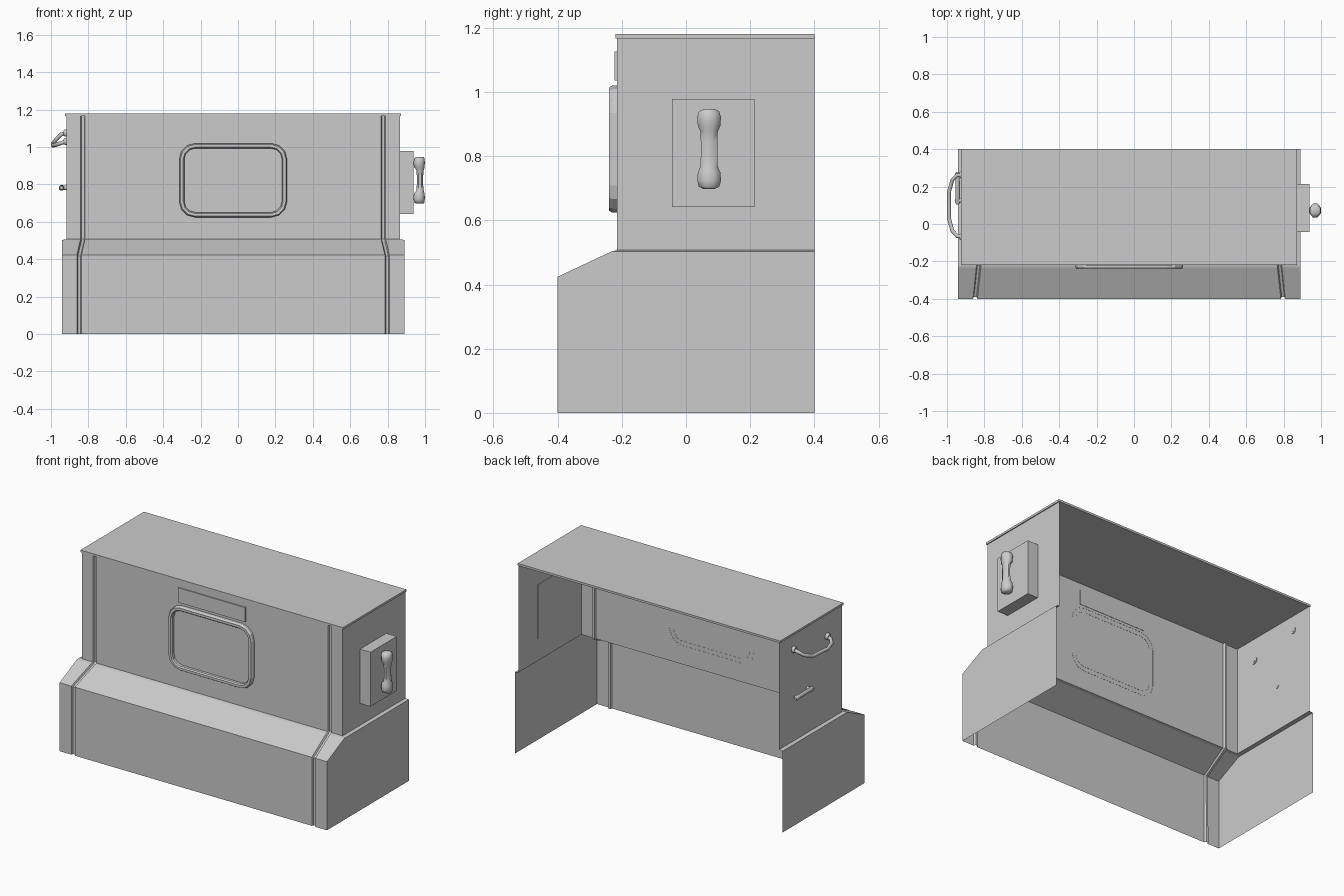
import bpy, bmesh, math
from mathutils import Vector

if "Cube" in bpy.data.objects:
    bpy.data.objects.remove(bpy.data.objects["Cube"])

CX = -0.026            # centre of the cabinet body in x
LOW, UP = 0.915, 0.892  # half widths of lower and upper body
RIGHT, LEFT, BACK = CX + UP, CX - UP, 0.40


def make(name, verts, faces, smooth=False):
    bm = bmesh.new()
    vs = [bm.verts.new(v) for v in verts]
    for f in faces:
        bm.faces.new([vs[i] for i in f])
    bmesh.ops.remove_doubles(bm, verts=bm.verts, dist=1e-5)
    bmesh.ops.recalc_face_normals(bm, faces=bm.faces)
    me = bpy.data.meshes.new(name)
    bm.to_mesh(me)
    bm.free()
    ob = bpy.data.objects.new(name, me)
    bpy.context.collection.objects.link(ob)
    if smooth:
        bpy.ops.object.select_all(action='DESELECT')
        ob.select_set(True)
        bpy.context.view_layer.objects.active = ob
        bpy.ops.object.shade_smooth_by_angle(angle=math.radians(50))
    return ob


def loft(name, loops, caps=True, smooth=False):
    n = len(loops[0])
    verts = [v for l in loops for v in l]
    faces = [(k*n + i, k*n + (i+1) % n, (k+1)*n + (i+1) % n, (k+1)*n + i)
             for k in range(len(loops) - 1) for i in range(n)]
    if caps:
        faces += [tuple(range(n)), tuple(range(len(verts) - n, len(verts)))]
    return make(name, verts, faces, smooth)


def box(name, lo, hi):
    rect = lambda z: [(lo[0], lo[1], z), (hi[0], lo[1], z), (hi[0], hi[1], z), (lo[0], hi[1], z)]
    return loft(name, [rect(lo[2]), rect(hi[2])])


def tube(name, pts, radii, sides=8):
    pts = [Vector(p) for p in pts]
    loops = []
    for i, p in enumerate(pts):
        d = (pts[min(i+1, len(pts)-1)] - pts[max(i-1, 0)]).normalized()
        u = d.cross(Vector((0, 0, 1))).normalized()
        w = u.cross(d)
        loops.append([p + radii[i] * (u*math.cos(a) + w*math.sin(a))
                      for a in (2*math.pi*(k+.5)/sides for k in range(sides))])
    return loft(name, loops, smooth=True)


# Front sheet with two pressed vertical grooves: y, z, half width, groove centre, groove offset
levels = [(-.40, 0, LOW, .823, .012, 0), (-.40, .424, LOW, .823, .011, -.006),
          (-.232, .503, LOW, .805, .008, -.010), (-.215, .507, UP, .803, .012, 0),
          (-.215, 1.168, UP, .803, .012, 0)]
rows = []
for y, z, half, g, dy, dz in levels:
    right = [(g-.012, 0), (g-.007, 1), (g+.007, 1), (g+.012, 0), (half, 0)]
    cols = [(-x, d) for x, d in reversed(right)] + right
    rows.append([(CX + x, y + d*dy, z + d*dz) for x, d in cols])
n = len(rows[0])
make("front_panel", [v for r in rows for v in r],
     [(k*n+i, k*n+i+1, (k+1)*n+i+1, (k+1)*n+i) for k in range(len(rows)-1) for i in range(n-1)])

# Side sheets: lower panel, narrow ledge and upper panel
for name, s in (("left_side", -1), ("right_side", 1)):
    a, b = CX + s*LOW, CX + s*UP
    make(name, [(a, -.40, 0), (a, -.40, .424), (a, -.232, .503), (a, BACK, .503), (a, BACK, 0),
                (b, -.215, .507), (b, BACK, .507), (b, BACK, 1.168), (b, -.215, 1.168)],
         [(0, 1, 2, 3, 4), (2, 5, 6, 3), (5, 8, 7, 6)])

# Thin top lid with a slight overhang
box("top_lid", (LEFT - .006, -.22, 1.167), (RIGHT + .006, BACK, 1.18))


# Raised window frame with faceted round corners
def rounded(inset, y):
    w, h, r = .288 - inset, .198 - inset, .085 - inset
    pts = []
    for q, (sx, sz) in enumerate(((1, 1), (-1, 1), (-1, -1), (1, -1))):
        for k in range(4):
            a = math.pi/2 * (q + k/3)
            pts.append((CX + sx*(w-r) + r*math.cos(a), y, .822 + sz*(h-r) + r*math.sin(a)))
    return pts


loft("window_frame", [rounded(*s) for s in
     ((0, -.214), (0, -.230), (.006, -.240), (.021, -.240), (.027, -.232), (.027, -.214))], caps=False)

# Shallow blank plate above the window
box("upper_plate", (CX - .23, -.222, 1.036), (CX + .23, -.213, 1.126))

# Box on the right side with a waisted grip
box("grip_box", (RIGHT - .002, -.043, .642), (.937, .213, .978))
half = [(.125, .016, .020), (.117, .032, .028), (.098, .037, .030), (.072, .035, .029),
        (.055, .027, .020), (.025, .026, .017)]
sections = [(-z, w, d) for z, w, d in half] + [(z, w, d) for z, w, d in reversed(half)]
loops = []
for z, w, d in sections:
    xc = .969 if d > .025 else .973
    loops.append([(xc + d*math.cos(a)/math.cos(math.pi/8), .072 + w*math.sin(a)/math.cos(math.pi/8), .822 + z)
                  for a in (math.pi/4*(k+.5) for k in range(8))])
loft("grip_handle", loops, smooth=True)

# Bowed grab rail on the left side, drooping outward, with round feet
rail = [(LEFT + .004, .262, 1.075), (-.945, .262, 1.068), (-.972, .235, 1.042), (-.989, .17, 1.018),
        (-.989, .03, 1.008), (-.972, -.035, 1.012), (-.945, -.065, 1.022), (LEFT + .004, -.068, 1.03)]
tube("grab_rail", rail, [.011]*len(rail))
for name, p in (("rail_foot_back", rail[0]), ("rail_foot_front", rail[-1])):
    tube(name, [p, (LEFT - .006, p[1], p[2]), (LEFT - .016, p[1], p[2])], [.021, .021, .013])

# Small lever on the left side
tube("lever_stem", [(LEFT + .003, .125, .782), (-.945, .125, .782)], [.012, .012])
tube("lever_bar", [(-.943, .105, .782), (-.943, .115, .782), (-.943, .25, .782), (-.943, .268, .782),
                   (-.943, .278, .782)], [.009, .014, .012, .016, .010])
